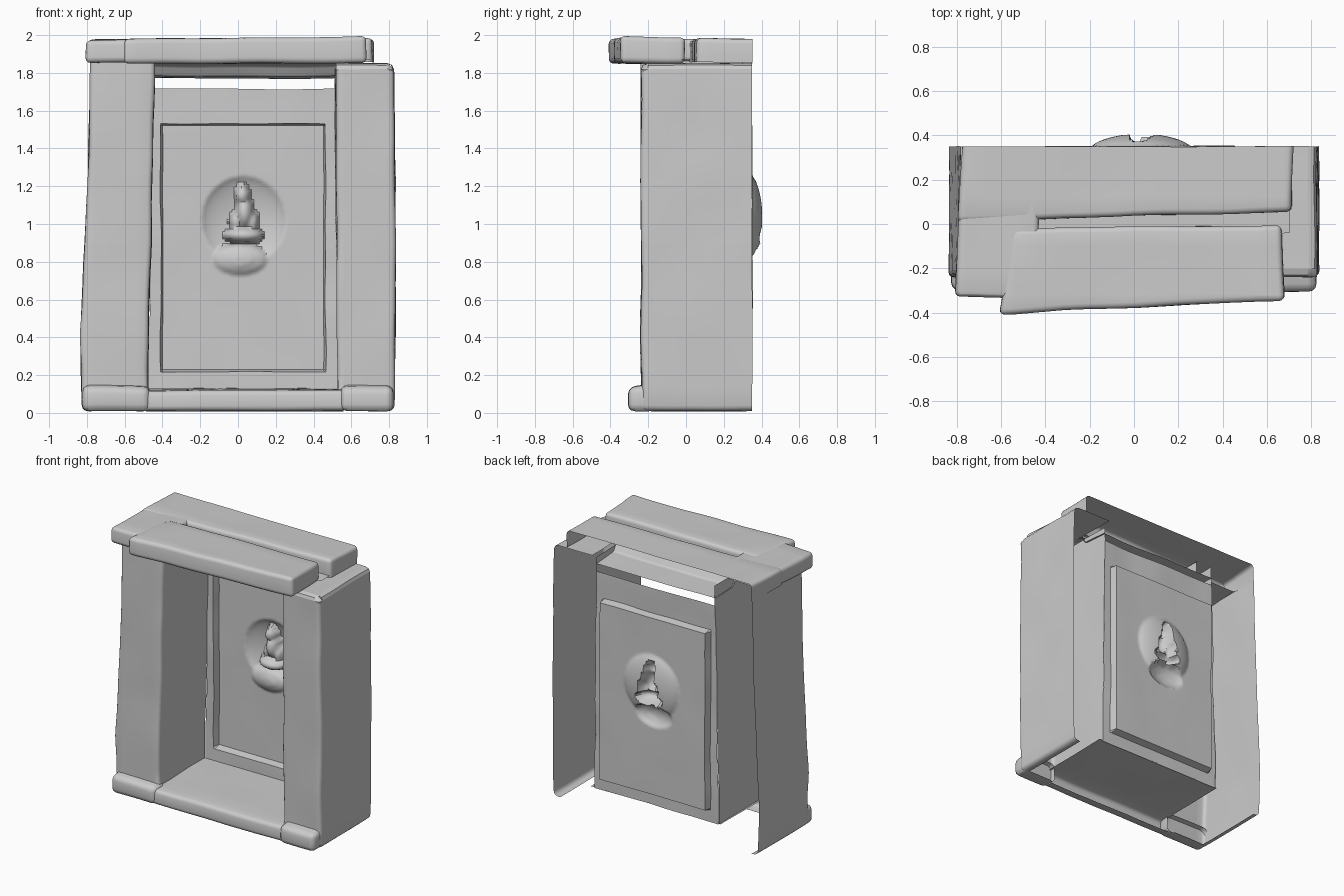
import bpy, bmesh, math
from mathutils import Vector, noise

if "Cube" in bpy.data.objects:
    bpy.data.objects.remove(bpy.data.objects["Cube"])

BACK = 0.35      # open rear edge of the shell
FRAME_Y = 0.30   # face of the panel border


def finish(name, bm, bevel=0.025, wobble=0.008, cuts=True):
    """Round the sharp edges, slice into small faces, add a weathered wobble."""
    bmesh.ops.remove_doubles(bm, verts=bm.verts[:], dist=1e-5)
    bmesh.ops.recalc_face_normals(bm, faces=bm.faces[:])
    if bevel:
        sharp = [e for e in bm.edges if len(e.link_faces) == 2 and e.calc_face_angle(0) > 0.6]
        bmesh.ops.bevel(bm, geom=sharp, offset=bevel, segments=3, profile=0.5,
                        affect='EDGES', clamp_overlap=True)
    if cuts:
        for axis in range(3):
            for i in range(-8, 20):
                co, no = Vector((0, 0, 0)), Vector((0, 0, 0))
                co[axis], no[axis] = i * 0.11 + 0.013, 1
                bmesh.ops.bisect_plane(bm, geom=bm.verts[:] + bm.edges[:] + bm.faces[:],
                                       plane_co=co, plane_no=no, dist=1e-4)
    for v in bm.verts:
        n = noise.noise_vector(v.co * 3.5)
        k = wobble if v.co.y < BACK - 0.03 else wobble * 0.4
        v.co += Vector((n.x, n.y, n.z * 0.7)) * k
        v.co.z = max(v.co.z, 0.0)
    me = bpy.data.meshes.new(name)
    bm.to_mesh(me)
    bm.free()
    ob = bpy.data.objects.new(name, me)
    bpy.context.collection.objects.link(ob)
    bpy.context.view_layer.objects.active = ob
    ob.select_set(True)
    bpy.ops.object.shade_smooth_by_angle(angle=math.radians(40))
    ob.select_set(False)
    return ob


def loft(name, rings, skip=lambda c: False, **kw):
    """Open sheet through a list of equal-length point rows."""
    bm = bmesh.new()
    rows = [[bm.verts.new(p) for p in r] for r in rings]
    for a, b in zip(rows, rows[1:]):
        for i in range(len(a) - 1):
            quad = (a[i], a[i + 1], b[i + 1], b[i])
            if not skip(sum((v.co for v in quad), Vector()) / 4):
                bm.faces.new(quad)
    return finish(name, bm, **kw)


def block(name, plan, z0, tops, open_sides=(), bottom=True, **kw):
    """Block over a four-point plan; the sides listed are left open."""
    bm = bmesh.new()
    lo = [bm.verts.new((x, y, z0)) for x, y in plan]
    hi = [bm.verts.new((x, y, t)) for (x, y), t in zip(plan, tops)]
    bm.faces.new(hi)
    if bottom:
        bm.faces.new(lo[::-1])
    for i in range(4):
        if i not in open_sides:
            j = (i + 1) % 4
            bm.faces.new((lo[i], lo[j], hi[j], hi[i]))
    return finish(name, bm, **kw)


# Pillars: outer wall, front and niche side; hollow and open at the rear
def pillar(name, levels):
    rings = []
    for z, xo, xi in levels:
        rings.append([(xo, BACK, z), (xo, -0.238, z), (xi, -0.238, z), (xi, FRAME_Y, z)])
    z, xo, xi = levels[0]
    s = 0.05 if xo < 0 else -0.05
    rings.insert(0, [(xo + s, BACK, z - 0.006), (xo + s, -0.19, z - 0.006),
                     (xi - s, -0.19, z - 0.006), (xi - s, FRAME_Y, z - 0.006)])
    inner = abs(levels[0][2])
    loft(name, rings,
         skip=lambda c: c.z < 0.12 and abs(c.x) < inner + 0.04 and c.y > -0.2)


pillar("left_pillar", [(0.015, -0.825, -0.485), (0.13, -0.83, -0.48), (0.4, -0.835, -0.475),
                       (0.9, -0.81, -0.46), (1.4, -0.79, -0.45), (1.86, -0.78, -0.44)])
pillar("right_pillar", [(0.015, 0.825, 0.54), (0.13, 0.83, 0.53), (0.9, 0.835, 0.52),
                        (1.4, 0.83, 0.515), (1.82, 0.825, 0.515)])

# Exposed top of the right pillar
loft("right_pillar_top", [[(0.515, y, 1.85), (0.79, y, 1.85), (0.815, y, 1.84), (0.825, y, 1.815)]
                          for y in (-0.20, BACK)], bevel=0)
loft("right_pillar_top_front", [[(x, -0.20, 1.85 - d), (x, -0.228, 1.84 - d), (x, -0.238, 1.815)]
                                for x, d in ((0.515, 0), (0.79, 0), (0.825, 0.03))], bevel=0)

# Feet at the base of each pillar
for side, x0, x1, yf in (("left", -0.825, -0.47, -0.30), ("right", 0.545, 0.82, -0.31)):
    block(side + "_foot", [(x0, yf), (x1, yf), (x1, -0.2), (x0, -0.2)],
          0.008, (0.135, 0.135, 0.15, 0.15), open_sides=(2,), bevel=0.035)

# Sill: front lip and niche floor
loft("sill_floor", [[(x, -0.21, 0.006), (x, -0.29, 0.012), (x, -0.285, 0.118), (x, -0.15, 0.125),
                     (x, FRAME_Y, 0.13)] for x in (-0.49, 0.56)])

# Lintel stones: front beam, rear beam, and the left end joining them
block("front_lintel", [(-0.61, -0.405), (0.68, -0.345), (0.665, -0.005), (-0.55, -0.02)],
      1.85, (1.98, 1.995, 1.99, 1.98))
block("rear_lintel", [(-0.795, 0.012), (0.71, 0.055), (0.72, BACK), (-0.775, BACK)],
      1.855, (1.975, 1.985, 1.98, 1.98), open_sides=(2,), bottom=False)
block("lintel_left_end", [(-0.805, -0.33), (-0.43, -0.33), (-0.43, 0.15), (-0.785, 0.15)],
      1.855, (1.972, 1.978, 1.978, 1.972), open_sides=(2,))
loft("lintel_slot_floor", [[(x, -0.04, 1.87), (x, 0.07, 1.87)] for x in (-0.46, 0.7)])

# Niche ceiling stepping down behind the front beam
loft("niche_ceiling", [[(x, -0.03, 1.85), (x, 0.07, 1.835), (x, 0.10, 1.78), (x, 0.30, 1.77)]
                       for x in (-0.45, 0.525)], bevel=0.012)


# Rear panel: raised border, sunken field, dished halo and a small seated figure
def lines(points, step):
    out = []
    for a, b in zip(points, points[1:]):
        n = max(1, round((b - a) / step))
        out += [a + (b - a) * i / n for i in range(n)]
    return out + [points[-1]]


FIGURE = [  # x, z, half width, half height, centre y, depth
    (0.025, 1.15, 0.042, 0.055, 0.37, 0.060),   # head
    (0.025, 1.19, 0.022, 0.030, 0.37, 0.045),   # topknot
    (0.035, 1.06, 0.050, 0.090, 0.39, 0.085),   # torso
    (-0.01, 1.01, 0.035, 0.060, 0.39, 0.060),   # arm
    (0.075, 1.01, 0.035, 0.060, 0.39, 0.060),   # arm
    (0.030, 0.94, 0.105, 0.045, 0.38, 0.090),   # crossed legs
    (0.010, 0.81, 0.155, 0.085, 0.37, 0.055),   # pedestal
]


def depth(x, z):
    if not (-0.401 < x < 0.456 and 0.224 < z < 1.526):
        return FRAME_Y
    r2 = ((x - 0.03) / 0.22) ** 2 + ((z - 1.02) / 0.23) ** 2
    y = 0.352 + 0.055 * max(0.0, 1 - r2) ** 0.7
    for fx, fz, w, h, cy, d in FIGURE:
        k = 1 - ((x - fx) / w) ** 2 - ((z - fz) / h) ** 2
        if k > 0:
            y = min(y, cy - d * math.sqrt(k))
    return y


xs = lines([-0.475, -0.409, -0.398, 0.453, 0.464, 0.53], 0.013)
zs = lines([0.125, 0.217, 0.229, 1.521, 1.531, 1.715], 0.013)
rows = []
for z in zs:
    row = []
    for x in xs:
        t = (z - 0.13) / 1.59
        edge = 0.03 * t if x < -0.44 else (-0.012 * t if x > 0.5 else 0)
        row.append((x + edge, depth(x, z), z))
    rows.append(row)
loft("carved_panel", rows, bevel=0, cuts=False)
